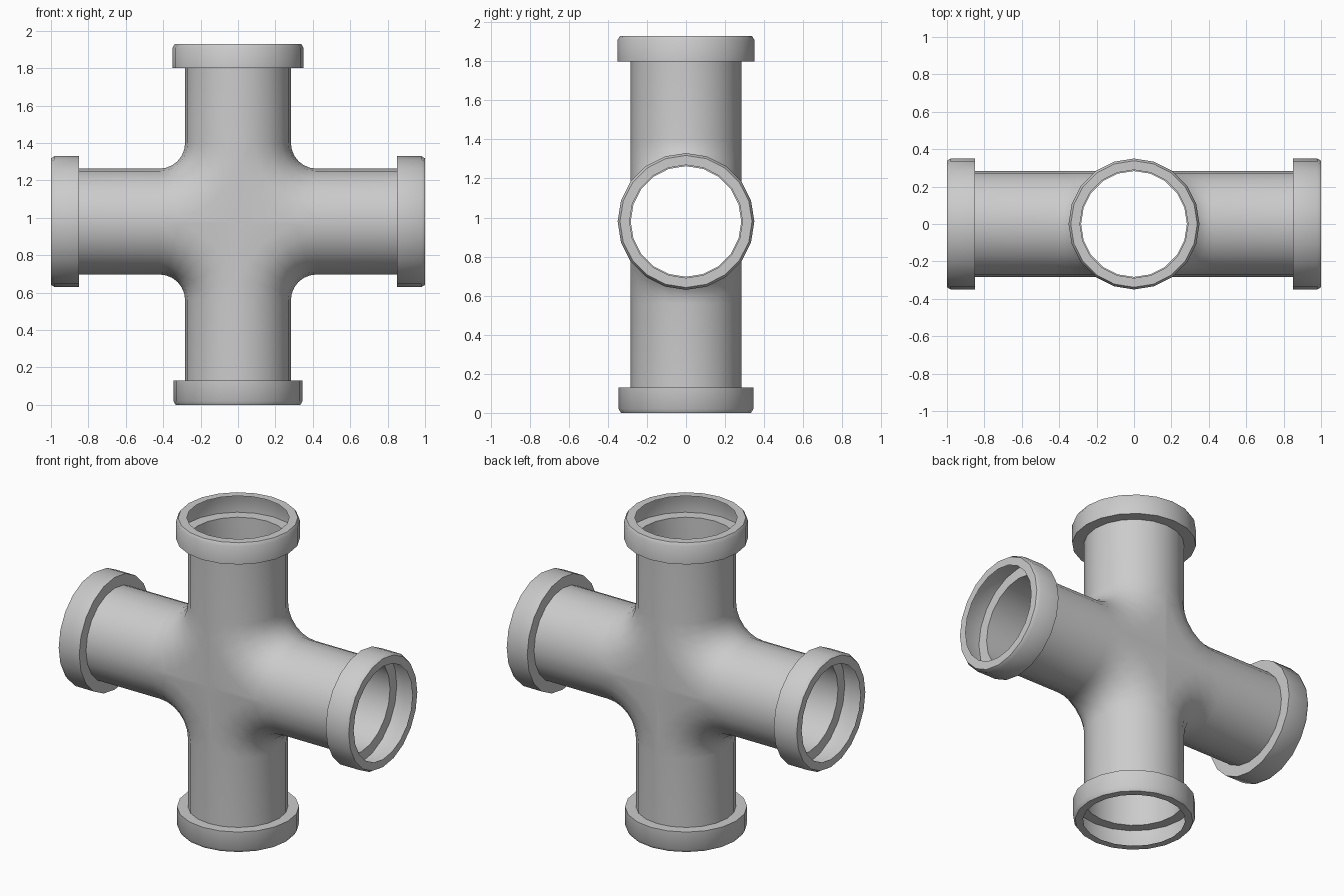
import bpy, bmesh
from math import sin, cos, pi
from mathutils import Vector

if "Cube" in bpy.data.objects:
    bpy.data.objects.remove(bpy.data.objects["Cube"])

R, X0, ZC, N, K = 0.283, 0.42, 0.98, 20, 6
bm = bmesh.new()


def grid(rows):
    """Skin a list of equal-length point rows with quads."""
    vs = [[bm.verts.new(p) for p in row] for row in rows]
    for a, b in zip(vs, vs[1:]):
        for i in range(len(a) - 1):
            bm.faces.new((a[i], a[i + 1], b[i + 1], b[i]))


# junction: each depth slice is a cross with rounded inner corners
def corner(t, sx, sz):
    w, y = R * cos(t), R * sin(t)
    f = X0 - w
    pts = []
    for k in range(K + 1):
        a = pi / 2 * k / K
        pts.append(Vector((sx * (X0 - f * sin(a)), y, ZC + sz * (X0 - f * cos(a)))))
    return pts


for sx in (-1, 1):
    for sz in (-1, 1):
        grid([corner(-pi / 2 + pi * j / (N // 2), sx, sz) for j in range(N // 2 + 1)])
        # front and back star-shaped patches
        for t in (-pi / 2, pi / 2):
            arc = corner(t, sx, sz)
            mid = Vector((0, R * sin(t), ZC))
            for p, q in zip(arc, arc[1:]):
                bm.faces.new([bm.verts.new(v) for v in (mid, p, q)])


# arms: straight pipe, step out to the collar, then a rim turned inwards
def arm(axis, side, end, collar, rc):
    side_axis = Vector((0, 0, 1)) if axis.x else Vector((1, 0, 0))
    profile = [(X0, R), (collar - 0.015, R), (collar, R), (collar, rc),
               (end - 0.02, rc), (end, rc - 0.012), (end, R + 0.006)]
    rows = []
    for d, r in profile:
        rows.append([Vector((0, 0, ZC)) + axis * side * d
                     + side_axis * r * cos(2 * pi * i / N)
                     + Vector((0, r * sin(2 * pi * i / N), 0)) for i in range(N + 1)])
    grid(rows)


X, Z = Vector((1, 0, 0)), Vector((0, 0, 1))
arm(X, 1, 1.0, 0.85, 0.35)
arm(X, -1, 1.0, 0.85, 0.35)
arm(Z, 1, 0.95, 0.82, 0.35)
arm(Z, -1, 0.98, 0.85, 0.345)

bmesh.ops.remove_doubles(bm, verts=bm.verts, dist=0.0005)
bmesh.ops.recalc_face_normals(bm, faces=bm.faces)
mesh = bpy.data.meshes.new("cross_pipe_fitting")
bm.to_mesh(mesh)
bm.free()
obj = bpy.data.objects.new("cross_pipe_fitting", mesh)
bpy.context.collection.objects.link(obj)
bpy.context.view_layer.objects.active = obj
obj.select_set(True)
bpy.ops.object.shade_smooth_by_angle(angle=1.0)
